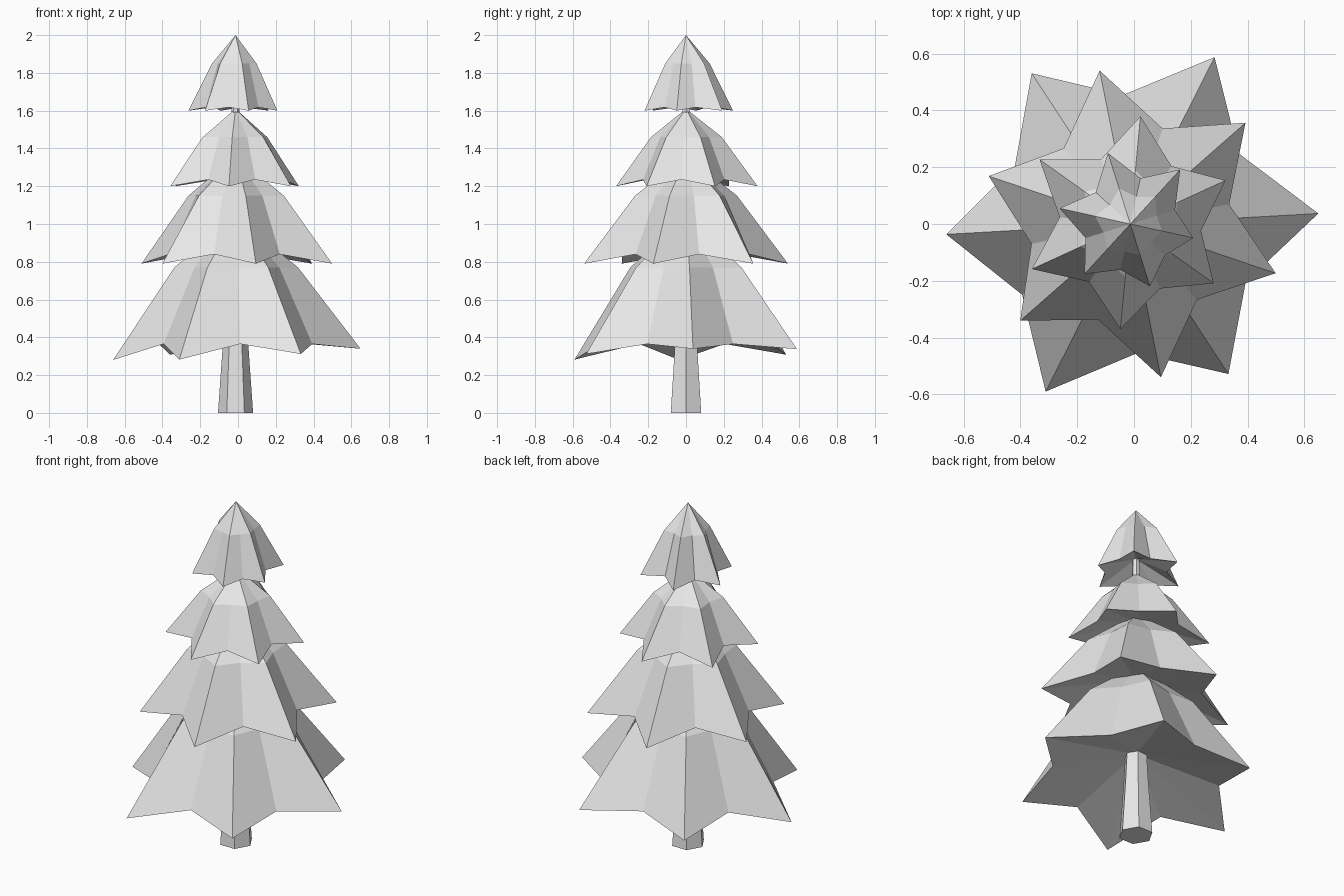
import bpy
import bmesh
from math import cos, sin, radians, pi

if "Cube" in bpy.data.objects:
    bpy.data.objects.remove(bpy.data.objects["Cube"])

CX = -0.013  # the trunk axis sits slightly off centre

grey = bpy.data.materials.new("plain_grey")
grey.diffuse_color = (0.8, 0.8, 0.8, 1.0)
grey.use_nodes = True
grey.node_tree.nodes["Principled BSDF"].inputs["Base Color"].default_value = grey.diffuse_color


def finish(name, bm):
    bmesh.ops.recalc_face_normals(bm, faces=bm.faces[:])
    mesh = bpy.data.meshes.new(name)
    bm.to_mesh(mesh)
    bm.free()
    mesh.materials.append(grey)
    obj = bpy.data.objects.new(name, mesh)
    bpy.context.collection.objects.link(obj)


def point(bm, r, a, z):
    return bm.verts.new((CX + r * cos(a), r * sin(a), z))


def bridge(bm, low, high):
    n = len(low)
    for i in range(n):
        j = (i + 1) % n
        bm.faces.new((low[i], low[j], high[j], high[i]))


def fan(bm, ring, centre):
    for i in range(len(ring)):
        bm.faces.new((ring[i], ring[(i + 1) % len(ring)], centre))


def bough_tier(name, phase, tips, tip_z, valley_r, valley_z, mid_z, apex_z, under_z, lean):
    """Six-pointed pleated skirt: star rim, bent middle ring, apex and hollow underside."""
    bm = bmesh.new()
    rim, middle = [], []
    mean = sum(tips) / 6
    for i in range(12):
        a = radians(phase + 30 * i)
        if i % 2 == 0:
            z = tip_z + lean * cos(a - radians(30))
            rim.append(point(bm, tips[i // 2], a, z))
            middle.append(point(bm, tips[i // 2] * 0.5, a, mid_z))
        else:
            rim.append(point(bm, valley_r, a, valley_z))
            middle.append(point(bm, mean * 0.4, a, mid_z))
    bridge(bm, rim, middle)
    fan(bm, middle, point(bm, 0, 0, apex_z))
    fan(bm, rim, point(bm, 0, 0, under_z))
    finish(name, bm)


# Boughs, from the ground up
bough_tier("bottom_boughs", 3.2, (.663, .658, .634, .649, .661, .631),
           0.31, 0.455, 0.365, 0.77, 1.04, 0.50, 0.033)
bough_tier("lower_middle_boughs", 41.3, (.54, .551, .526, .516, .55, .54),
           0.79, 0.355, 0.84, 1.15, 1.36, 0.95, 0.0)
bough_tier("upper_middle_boughs", 24.6, (.369, .381, .392, .381, .372, .36),
           1.20, 0.25, 1.235, 1.46, 1.61, 1.31, 0.0)
bough_tier("top_boughs", 47.5, (.26, .262, .255, .239, .23, .227),
           1.60, 0.165, 1.618, 1.85, 2.0, 1.70, 0.0)

# Tapered six-sided trunk
bm = bmesh.new()
rings = [[point(bm, r, i * pi / 3, z) for i in range(6)]
         for z, r in ((0, .093), (.34, .069), (.8, .045), (1.72, .018))]
for low, high in zip(rings, rings[1:]):
    bridge(bm, low, high)
bm.faces.new(rings[0])
bm.faces.new(rings[-1])
finish("trunk", bm)
